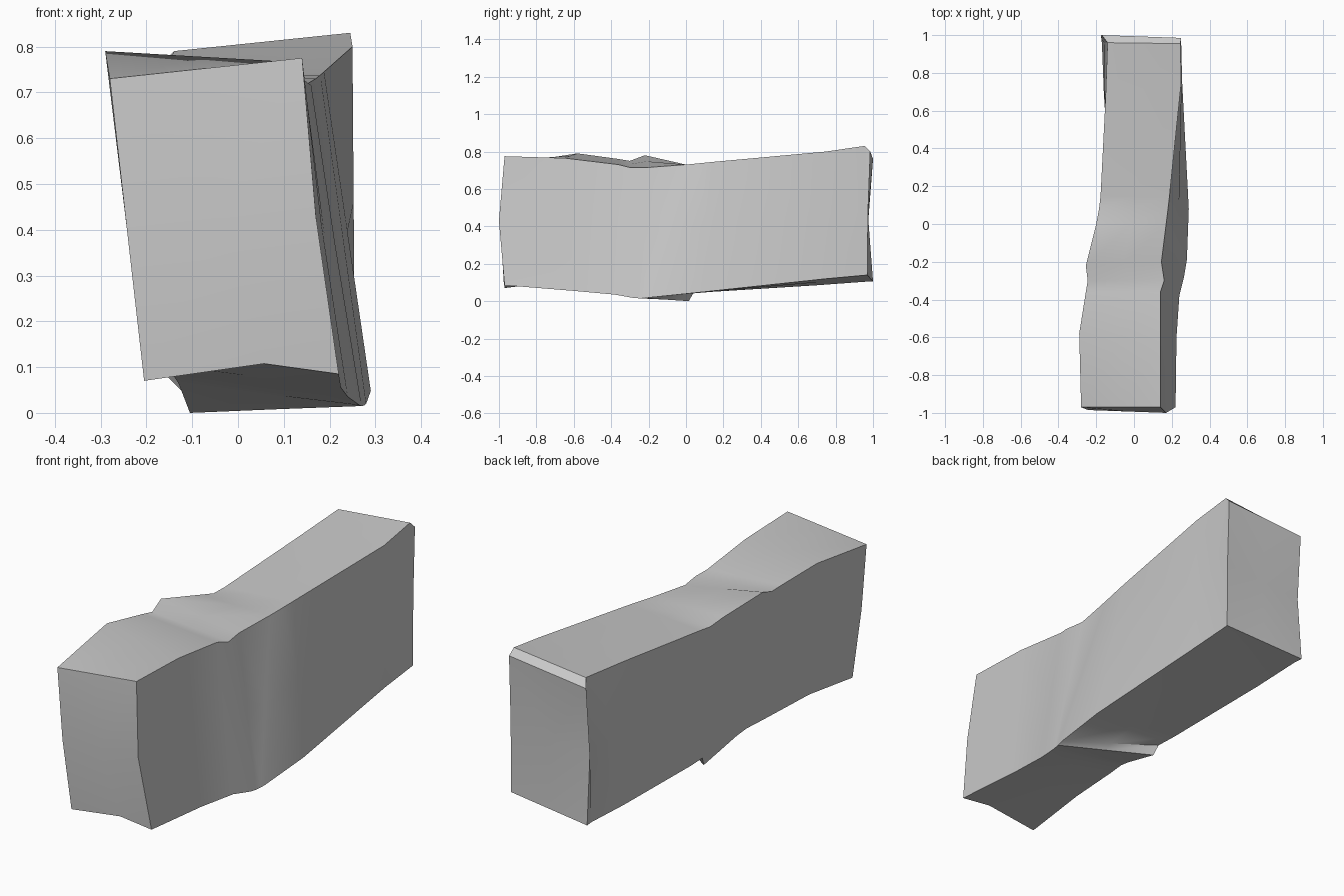
import bpy, bmesh, math
from mathutils import Vector

default_cube = bpy.data.objects.get("Cube")
if default_cube:
    bpy.data.objects.remove(default_cube, do_unlink=True)

# Stone colour
stone = bpy.data.materials.new("light_grey_stone")
stone.use_nodes = True
stone_colour = (0.58, 0.58, 0.58, 1)
stone.diffuse_color = stone_colour
stone.node_tree.nodes["Principled BSDF"].inputs["Base Color"].default_value = stone_colour

# Four long corner edges of the block, each running from front to back
top_left = [(-.28, -.97, .73), (-.29, -.58, .79), (-.255, -.36, .76), (-.245, -.3, .75),
            (-.255, -.22, .78), (-.2, 0, .73), (-.185, .08, .71), (-.177, .15, .715),
            (-.15, .68, .765), (-.14, .96, .79), (-.17, 1, .76)]
top_right = [(.14, -.97, .775), (.14, -.65, .765), (.14, -.36, .73), (.16, -.3, .715),
             (.145, -.2, .715), (.17, 0, .73), (.18, .08, .738), (.188, .15, .745),
             (.25, .75, .8), (.245, .955, .83), (.25, .985, .8)]
bottom_right = [(.22, -.97, .085), (.225, -.6, .055), (.24, -.38, .035), (.265, -.28, .017),
                (.27, -.25, .015), (.275, -.22, .016), (.28, -.19, .02), (.29, .08, .048),
                (.255, .75, .12), (.25, .95, .138), (.25, .97, .14)]
bottom_left = [(-.205, -.97, .07), (-.2, -.65, .11), (-.16, -.36, .09), (-.14, -.26, .08),
               (-.13, -.2, .065), (-.105, .015, 0), (-.115, .04, .045), (-.125, .14, .05),
               (-.16, .7, .085), (-.17, .96, .104), (-.175, 1, .105)]
edges = [top_left, top_right, bottom_right, bottom_left]


def section(index):
    """Loop of four corners with a point in the middle of each side."""
    corners = [Vector(edge[index]) for edge in edges]
    loop = []
    for corner, following in zip(corners, corners[1:] + corners[:1]):
        loop += [corner, (corner + following) / 2]
    return loop


sections = [section(i) for i in range(len(top_left))]

# Worn ends: the front bulges and is chipped below, the back is hollowed
front, back = sections[0], sections[-1]
front[3] += Vector((-.01, -.03, 0))
front[5] += Vector((.05, -.005, .03))
front[7] += Vector((0, -.015, 0))
back[3].y -= .005
back[7].y -= .025

# Skin the sections and close both ends
bm = bmesh.new()
rings = [[bm.verts.new(p) for p in loop] for loop in sections]
for ring, after in zip(rings, rings[1:]):
    for i in range(len(ring)):
        j = (i + 1) % len(ring)
        bm.faces.new((ring[i], ring[j], after[j], after[i]))
for ring in (rings[0], rings[-1]):
    centre = bm.verts.new((ring[3].co + ring[7].co) / 2)
    for i in range(len(ring)):
        bm.faces.new((ring[i], ring[(i + 1) % len(ring)], centre))
bmesh.ops.recalc_face_normals(bm, faces=bm.faces)

mesh = bpy.data.meshes.new("stone_block")
bm.to_mesh(mesh)
bm.free()
mesh.materials.append(stone)
block = bpy.data.objects.new("stone_block", mesh)
bpy.context.collection.objects.link(block)

# Soft faces, crisp corner edges
bpy.ops.object.select_all(action="DESELECT")
block.select_set(True)
bpy.context.view_layer.objects.active = block
bpy.ops.object.shade_smooth_by_angle(angle=math.radians(35))
